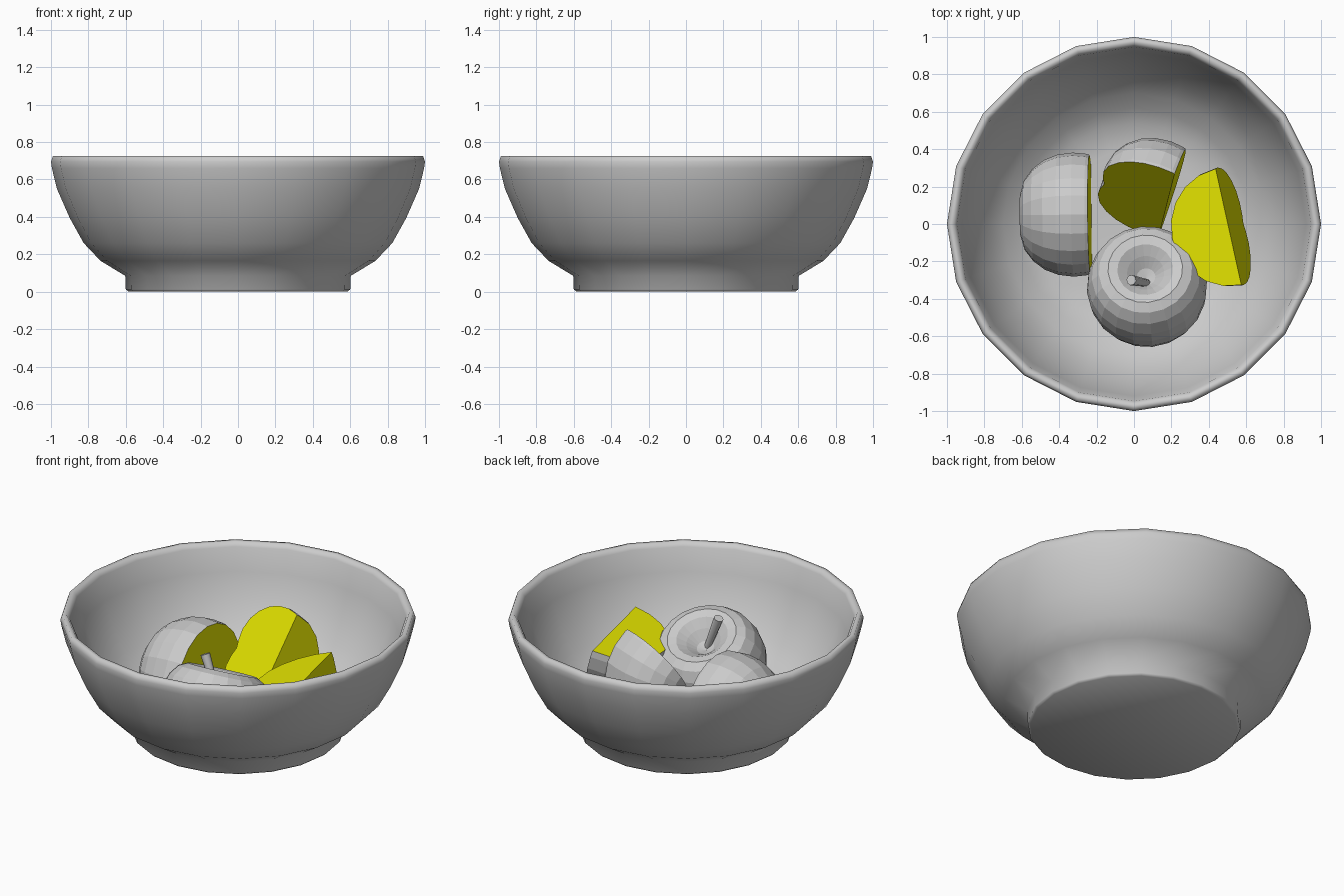
import bpy, bmesh, math
from mathutils import Vector, Matrix

if "Cube" in bpy.data.objects:
    bpy.data.objects.remove(bpy.data.objects["Cube"])

flesh = bpy.data.materials.new("flesh")
flesh.diffuse_color = (0.8, 0.8, 0.0, 1)
flesh.use_nodes = True
flesh.node_tree.nodes["Principled BSDF"].inputs["Base Color"].default_value = flesh.diffuse_color
FLOOR = 0.06


def lathe(bm, profile, sides):
    """Revolve an (r, z) profile; zero radius makes a pole."""
    rings = []
    for r, z in profile:
        if r == 0:
            rings.append([bm.verts.new((0, 0, z))] * sides)
        else:
            rings.append([bm.verts.new((r * math.cos(2 * math.pi * i / sides),
                                        r * math.sin(2 * math.pi * i / sides), z))
                          for i in range(sides)])
    for a, b in zip(rings, rings[1:]):
        for i in range(sides):
            j = (i + 1) % sides
            bm.faces.new(list(dict.fromkeys((a[i], a[j], b[j], b[i]))))
    bmesh.ops.recalc_face_normals(bm, faces=bm.faces[:])


def finish(bm, name, mats=()):
    me = bpy.data.meshes.new(name)
    bm.to_mesh(me)
    bm.free()
    ob = bpy.data.objects.new(name, me)
    bpy.context.collection.objects.link(ob)
    for m in mats:
        me.materials.append(m)
    return ob


def smooth(ob, degrees):
    bpy.ops.object.select_all(action='DESELECT')
    bpy.context.view_layer.objects.active = ob
    ob.select_set(True)
    bpy.ops.object.shade_smooth_by_angle(angle=math.radians(degrees))


def cut(bm, point, normal, mat):
    """Remove what lies beyond a plane and cap the opening."""
    res = bmesh.ops.bisect_plane(bm, geom=bm.verts[:] + bm.edges[:] + bm.faces[:],
                                 dist=1e-5, plane_co=point, plane_no=normal,
                                 clear_outer=True)
    edges = [e for e in res["geom_cut"]
             if isinstance(e, bmesh.types.BMEdge) and e.is_boundary]
    if edges:
        for f in bmesh.ops.edgeloop_fill(bm, edges=edges)["faces"]:
            f.material_index = mat


APPLE = [(0, .12), (.05, .145), (.1, .195), (.15, .235), (.2, .245), (.25, .22),
         (.29, .165), (.315, .09), (.322, .02), (.312, -.06), (.285, -.13),
         (.24, -.19), (.18, -.235), (.11, -.255), (.05, -.25), (0, -.235)]


def apple(name, centre, axis, cuts=(), size=1.0):
    """Apple along an axis; cuts are (world point, outward normal)."""
    bm = bmesh.new()
    lathe(bm, APPLE, 20)
    rot = Vector(axis).to_track_quat('Z', 'Y').to_matrix().to_4x4()
    bm.transform(Matrix.Translation(centre) @ rot @ Matrix.Scale(size, 4))
    for point, normal in cuts:
        cut(bm, Vector(point), Vector(normal).normalized(), 1)
    cut(bm, Vector((0, 0, FLOOR)), Vector((0, 0, -1)), 0)  # resting spot
    bmesh.ops.recalc_face_normals(bm, faces=bm.faces[:])
    return finish(bm, name, (None, flesh))


# Bowl with foot ring
bm = bmesh.new()
lathe(bm, [(0, 0), (.585, 0), (.6, .012), (.603, .085), (.735, .165), (.825, .26),
           (.90, .395), (.968, .55), (.995, .66), (1.0, .695), (.99, .725), (.965, .725),
           (.947, .70), (.92, .56), (.855, .41), (.78, .275), (.70, .19), (.62, .13),
           (.54, .075), (.4, FLOOR), (0, FLOOR)], 20)
smooth(finish(bm, "bowl"), 180)

# Whole apple, leaning back
apple("whole_apple", (.07, -.345, .26), (-.04, .43, .90))

# Stem
base, tip = Vector((.09, -.32, .34)), Vector((-.015, -.30, .585))
d = tip - base
bm = bmesh.new()
bmesh.ops.create_cone(bm, cap_ends=True, segments=8, radius1=.018, radius2=.028,
                      depth=d.length)
bm.transform(Matrix.Translation((base + tip) / 2)
             @ d.to_track_quat('Z', 'Y').to_matrix().to_4x4())
smooth(finish(bm, "apple_stem"), 50)

# Left piece: lower half of an apple, cut face towards the middle
apple("left_half", (-.345, .05, .235), (1, .01, .04),
      [((-.235, .05, .235), (1, .01, .04))], 1.03)

# Back piece: lower half, split lengthwise, standing on edge
v = Vector((-.94, .32, -.05)).normalized()
u = Vector((.17, .52, .84))
u = (u - v * u.dot(v)).normalized()
n = u.cross(v).normalized()
if n.y > 0:
    n = -n
c = Vector((.07, .135, .40))
apple("back_piece", c, -v, [(c, n), (c - v * .11, -v)], 1.03)

# Right piece: wedge with its ridge on top
ridge = Vector((.505, -.015, .49))
nl = Vector((-.25, -.055, .97)).normalized()
nr = Vector((.95, .21, .28)).normalized()
apple("right_wedge", ridge - nl * .06, nl, [(ridge, nl), (ridge, nr)])
